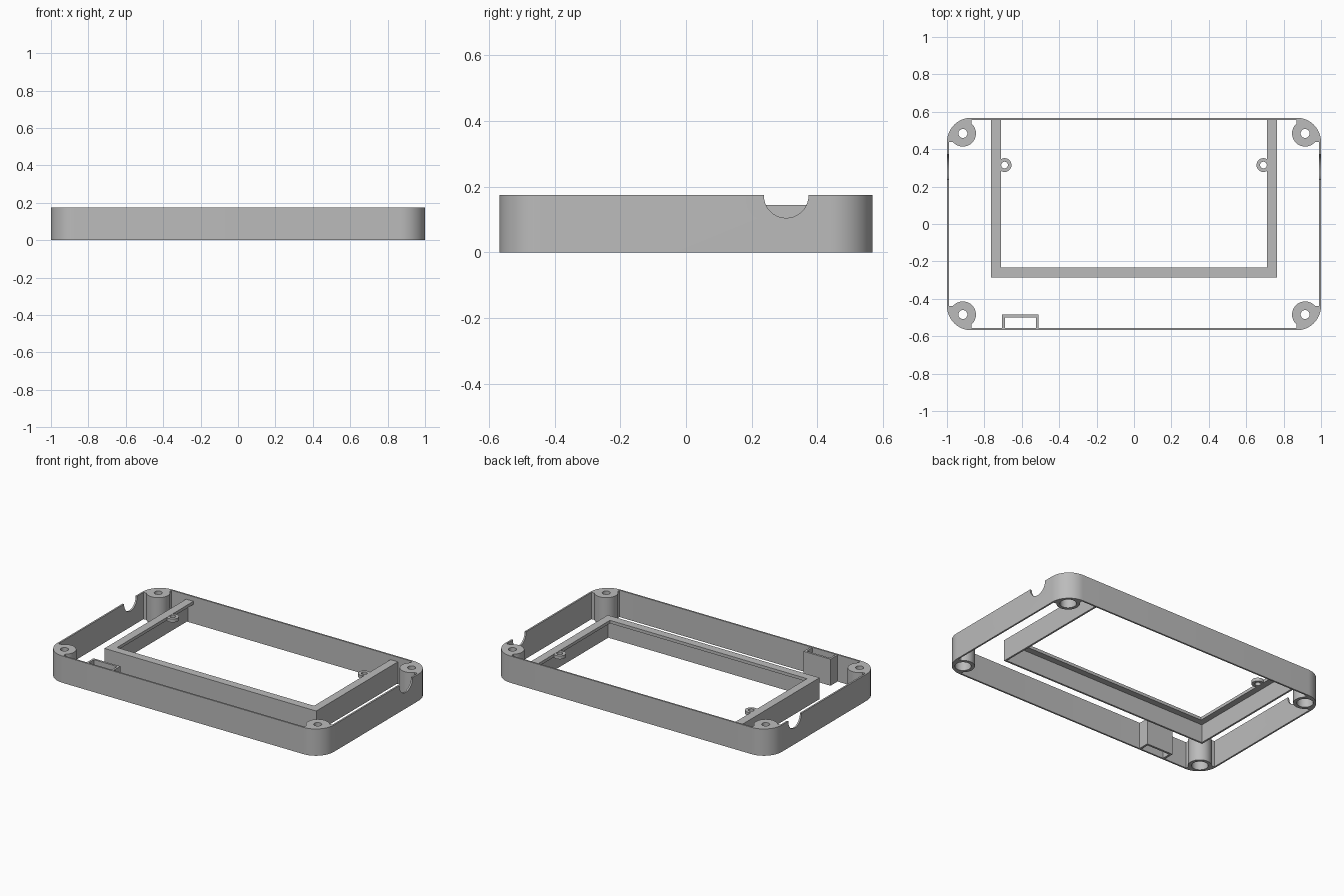
import bpy, bmesh
from math import sin, cos, pi, radians

cube = bpy.data.objects.get("Cube")
if cube:
    bpy.data.objects.remove(cube)

grey = bpy.data.materials.new("plain grey")
grey.use_nodes = True
colour = (0.5, 0.5, 0.5, 1)
grey.diffuse_color = colour
grey.node_tree.nodes["Principled BSDF"].inputs["Base Color"].default_value = colour

HX, HY, TOP = 1.0, 0.568, 0.175     # half length, half depth, height
WALL, CORNER = 0.011, 0.13


def arc(cx, cy, r, start, end, steps=16):
    angles = [radians(start + (end - start) * i / steps) for i in range(steps + 1)]
    return [(cx + r * cos(a), cy + r * sin(a)) for a in angles]


def circle(cx, cy, r, steps=40):
    return arc(cx, cy, r, 0, 360, steps)[:-1]


def rounded(inset):
    x, y, r = HX - CORNER, HY - CORNER, CORNER - inset
    return (arc(x, y, r, 0, 90) + arc(-x, y, r, 90, 180)
            + arc(-x, -y, r, 180, 270) + arc(x, -y, r, 270, 360))


def prism(name, outline, z0, z1, axis="Z"):
    """Extrude an outline along z, or a (y, z) outline along x."""
    place = (lambda a, b, h: (a, b, h)) if axis == "Z" else (lambda a, b, h: (h, a, b))
    bm = bmesh.new()
    low = [bm.verts.new(place(a, b, z0)) for a, b in outline]
    high = [bm.verts.new(place(a, b, z1)) for a, b in outline]
    bm.faces.new(low)
    bm.faces.new(high)
    for i in range(len(low)):
        j = (i + 1) % len(low)
        bm.faces.new((low[i], low[j], high[j], high[i]))
    bmesh.ops.recalc_face_normals(bm, faces=bm.faces)
    mesh = bpy.data.meshes.new(name)
    bm.to_mesh(mesh)
    bm.free()
    mesh.materials.append(grey)
    ob = bpy.data.objects.new(name, mesh)
    bpy.context.collection.objects.link(ob)
    return ob


def finish(ob, cutters=(), mirror=(False, False)):
    """Cut, mirror, bake the modifiers and shade."""
    for cutter in cutters:
        cutter.hide_render = True
        cut = ob.modifiers.new("cut", "BOOLEAN")
        cut.operation, cut.solver, cut.object = "DIFFERENCE", "EXACT", cutter
    if any(mirror):
        mod = ob.modifiers.new("mirror", "MIRROR")
        mod.use_axis = (mirror[0], mirror[1], False)
        mod.use_mirror_merge = False
    graph = bpy.context.evaluated_depsgraph_get()
    baked = bpy.data.meshes.new_from_object(ob.evaluated_get(graph))
    ob.modifiers.clear()
    ob.data = baked
    for cutter in cutters:
        bpy.data.objects.remove(cutter)
    bpy.ops.object.select_all(action="DESELECT")
    ob.select_set(True)
    bpy.context.view_layer.objects.active = ob
    bpy.ops.object.shade_smooth_by_angle(angle=radians(30))


# Outer wall with a round cable notch in each end
shell = prism("outer_wall", rounded(0), 0, TOP)
notch = prism("notch_cutter", circle(0.305, 0.173, 0.068), -1.2, 1.2, "X")
finish(shell, [prism("wall_cutter", rounded(WALL), -0.1, 0.3), notch])

# Corner screw bosses, counterbored from below
bx, by, br = 0.915, 0.484, 0.07
boss_outline = arc(bx, by, br, 130, 320, 28) + arc(HX - CORNER, HY - CORNER, CORNER - 0.003, 0, 90)
boss = prism("corner_bosses", boss_outline, 0, TOP)
finish(boss, [prism("screw_hole", circle(bx, by, 0.024), -0.1, 0.3),
              prism("counterbore", circle(bx, by, 0.049), -0.1, 0.13)], (True, True))


# Three-sided display frame: thin outer skirt under a wide top ledge
def u_shape(x, front, width, back=HY - WALL / 2):
    xi, yi = x - width, front + width
    return [(-x, back), (-x, front), (x, front), (x, back),
            (xi, back), (xi, yi), (-xi, yi), (-xi, back)]


finish(prism("frame_skirt", u_shape(0.765, -0.285, 0.012), 0.005, 0.135))
finish(prism("frame_ledge", u_shape(0.765, -0.285, 0.053), 0.125, 0.145))

# Small screw tabs on the frame's inner edges
tab = prism("frame_tabs", circle(0.692, 0.315, 0.037, 32), 0.122, 0.144)
finish(tab, [prism("tab_hole", circle(0.692, 0.315, 0.018, 32), 0, 0.3)], (True, False))

# Open switch pocket against the front wall
x0, x1, y0, y1, t = -0.705, -0.51, -HY + WALL / 2, -0.485, 0.014
pocket = [(x0, y0), (x0, y1), (x1, y1), (x1, y0),
          (x1 - t, y0), (x1 - t, y1 - t), (x0 + t, y1 - t), (x0 + t, y0)]
finish(prism("switch_pocket", pocket, 0, TOP - 0.002))
